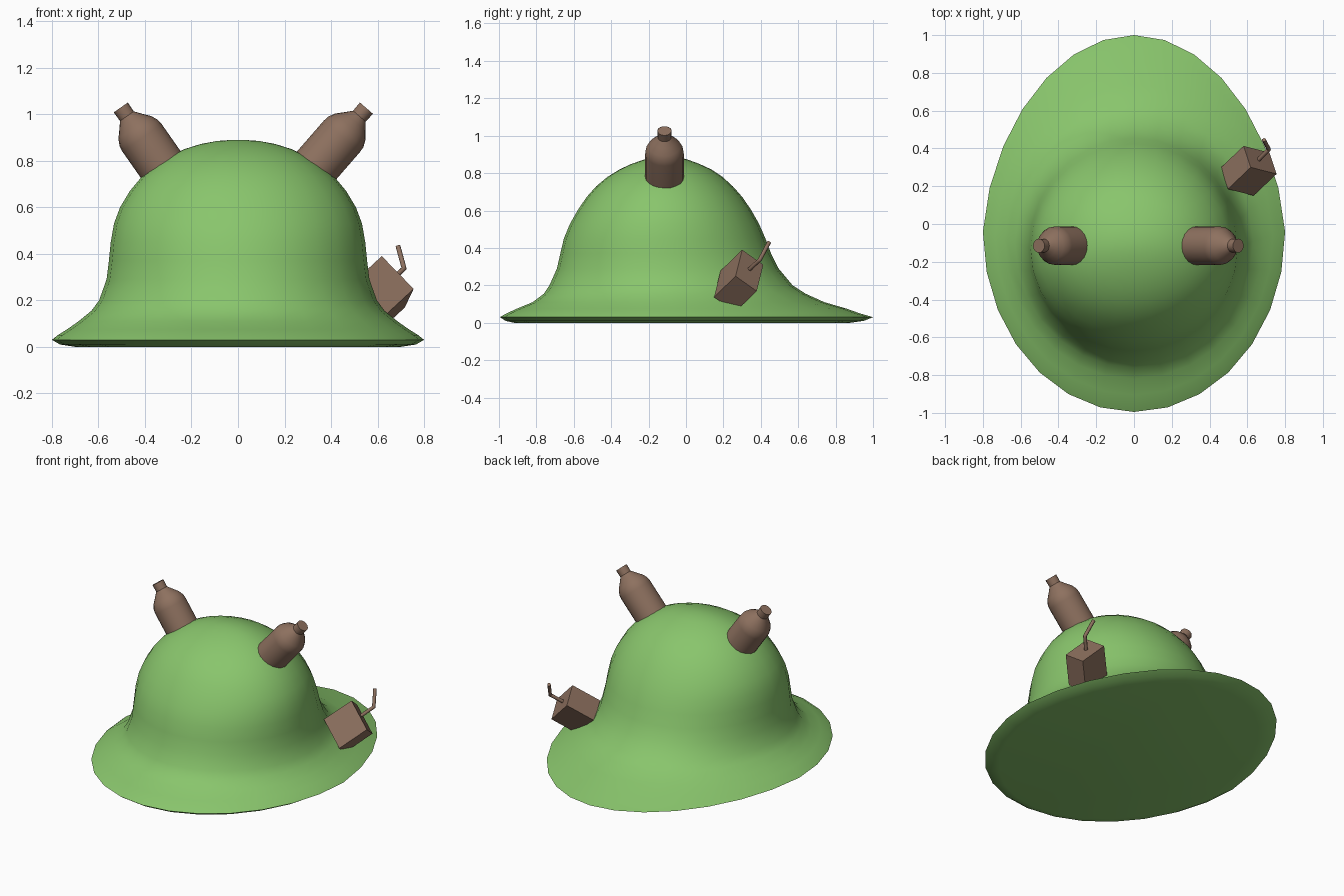
import bpy, bmesh, math
from mathutils import Vector

if "Cube" in bpy.data.objects:
    bpy.data.objects.remove(bpy.data.objects["Cube"])


def material(name, rgb):
    m = bpy.data.materials.new(name)
    m.diffuse_color = (*rgb, 1)
    m.use_nodes = True
    m.node_tree.nodes["Principled BSDF"].inputs["Base Color"].default_value = m.diffuse_color
    return m


GREEN = material("leaf green", (0.25, 0.56, 0.15))
BROWN = material("wood brown", (0.27, 0.165, 0.115))


def finish(name, bm, mat, angle=None):
    bmesh.ops.recalc_face_normals(bm, faces=bm.faces)
    mesh = bpy.data.meshes.new(name)
    bm.to_mesh(mesh)
    bm.free()
    ob = bpy.data.objects.new(name, mesh)
    bpy.context.collection.objects.link(ob)
    mesh.materials.append(mat)
    if angle:
        bpy.ops.object.select_all(action='DESELECT')
        bpy.context.view_layer.objects.active = ob
        ob.select_set(True)
        bpy.ops.object.shade_smooth_by_angle(angle=math.radians(angle))
    return ob


def loft(bm, rings):
    """Skin closed rings of points and cap both ends."""
    loops = [[bm.verts.new(p) for p in ring] for ring in rings]
    n = len(loops[0])
    for a, b in zip(loops, loops[1:]):
        for i in range(n):
            j = (i + 1) % n
            bm.faces.new((a[i], a[j], b[j], b[i]))
    bm.faces.new(loops[0])
    bm.faces.new(loops[-1])


def circle(centre, axis, r, n):
    q = axis.to_track_quat('Z', 'Y')
    return [centre + q @ Vector((r * math.cos(t), r * math.sin(t), 0))
            for t in (2 * math.pi * i / n for i in range(n))]


# Hat: egg-shaped rings given as height, half width, front y, back y
hat_rings = [
    (0.0, 0.70, -0.92, 0.88), (0.01, 0.765, -0.965, 0.95),
    (0.03, 0.80, -0.995, 1.0), (0.05, 0.775, -0.96, 0.93),
    (0.075, 0.735, -0.905, 0.86), (0.11, 0.685, -0.82, 0.74),
    (0.155, 0.63, -0.76, 0.64), (0.20, 0.597, -0.73, 0.57),
    (0.29, 0.565, -0.69, 0.495), (0.37, 0.555, -0.672, 0.455),
    (0.45, 0.547, -0.653, 0.425), (0.53, 0.533, -0.62, 0.39),
    (0.60, 0.507, -0.58, 0.35), (0.67, 0.465, -0.533, 0.303),
    (0.73, 0.415, -0.48, 0.25), (0.78, 0.358, -0.42, 0.195),
    (0.82, 0.295, -0.355, 0.135), (0.85, 0.23, -0.29, 0.07),
    (0.872, 0.16, -0.225, 0.01), (0.885, 0.09, -0.17, -0.04),
    (0.89, 0.02, -0.125, -0.09),
]
SEG = 28


def egg(z, w, front, back):
    yc = front + (back - front) * 0.478
    taper = 0.1 * max(0.0, 1 - z / 0.3)
    pts = []
    for i in range(SEG):
        t = 2 * math.pi * i / SEG
        c, s = math.cos(t), math.sin(t)
        y = yc + s * ((back - yc) if s > 0 else (yc - front))
        pts.append((w * c * (1 - taper * max(s, 0)), y, z))
    return pts


bm = bmesh.new()
loft(bm, [egg(*r) for r in hat_rings])
finish("hat", bm, GREEN, 60)

# Bottles: profile of distance back from the mouth, radius
bottle_profile = [(0, 0.037), (0.046, 0.036), (0.075, 0.060), (0.105, 0.086),
                  (0.135, 0.100), (0.16, 0.103), (0.45, 0.103)]
for name, tip, tilt in (("left_bottle", (-0.504, -0.115, 1.029), 125),
                        ("right_bottle", (0.552, -0.115, 1.026), 49)):
    a = math.radians(tilt)
    axis = Vector((math.cos(a), 0, math.sin(a)))
    bm = bmesh.new()
    loft(bm, [circle(Vector(tip) - axis * d, axis, r, 20) for d, r in bottle_profile])
    finish(name, bm, BROWN, 32)

# Tilted box on the brim: a top corner and three edges
corner = Vector((0.618, 0.30, 0.39))
e1 = Vector((0.137, -0.035, -0.141))
e2 = Vector((-0.038, 0.113, -0.08))
e3 = Vector((-0.121, -0.115, -0.112))
bm = bmesh.new()
face = [corner, corner + e1, corner + e1 + e2, corner + e2]
loft(bm, [face, [p + e3 for p in face]])
finish("crank_box", bm, BROWN)

# Bent crank handle
base, elbow, end = (Vector(p) for p in
                    ((0.655, 0.335, 0.282), (0.714, 0.395, 0.337), (0.688, 0.445, 0.432)))
d1, d2 = (elbow - base).normalized(), (end - elbow).normalized()
mid = (d1 + d2).normalized()
q1 = d1.to_track_quat('Z', 'Y')


def carried(centre, d):
    q = d1.rotation_difference(d) @ q1
    return [centre + q @ Vector((0.011 * math.cos(t), 0.011 * math.sin(t), 0))
            for t in (math.pi * i / 4 for i in range(8))]


bm = bmesh.new()
loft(bm, [carried(base, d1), carried(elbow - d1 * 0.01, d1), carried(elbow, mid),
          carried(elbow + d2 * 0.01, d2), carried(end, d2)])
finish("crank_handle", bm, BROWN, 50)
